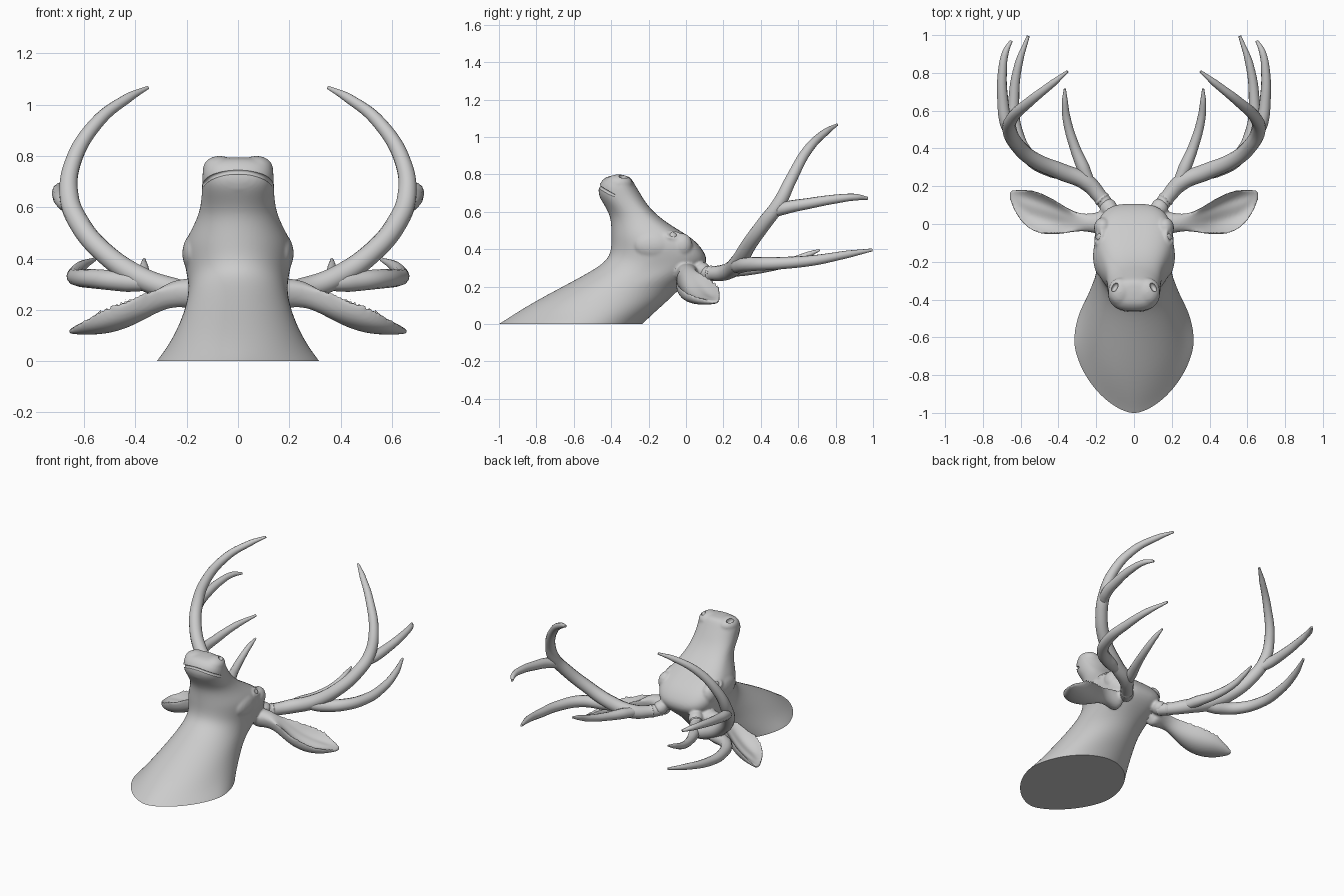
import bpy, bmesh, math
from mathutils import Vector, Matrix

if "Cube" in bpy.data.objects:
    bpy.data.objects.remove(bpy.data.objects["Cube"])


def loft(bm, rings):
    """Skin a list of equal-length point rings and cap both ends."""
    vs = [[bm.verts.new(p) for p in r] for r in rings]
    n = len(vs[0])
    for a, b in zip(vs, vs[1:]):
        for i in range(n):
            j = (i + 1) % n
            bm.faces.new((a[i], a[j], b[j], b[i]))
    bm.faces.new(vs[0][::-1])
    bm.faces.new(vs[-1])


def blob(bm, loc, size, rot=None):
    m = Matrix.Translation(loc) @ (rot or Matrix()) @ Matrix.Diagonal((*size, 1))
    bmesh.ops.create_uvsphere(bm, u_segments=24, v_segments=16, radius=1, matrix=m)


def finish(name, bm):
    bmesh.ops.recalc_face_normals(bm, faces=bm.faces)
    me = bpy.data.meshes.new(name)
    bm.to_mesh(me)
    bm.free()
    ob = bpy.data.objects.new(name, me)
    bpy.context.collection.objects.link(ob)
    return ob


def activate(ob):
    bpy.ops.object.select_all(action='DESELECT')
    ob.select_set(True)
    bpy.context.view_layer.objects.active = ob


def apply_all(ob):
    activate(ob)
    for m in list(ob.modifiers):
        bpy.ops.object.modifier_apply(modifier=m.name)


def tube(name, pts, mirror=1):
    """Tapered smooth tube through (x, y, z, radius) points."""
    cu = bpy.data.curves.new(name, 'CURVE')
    cu.dimensions = '3D'
    cu.bevel_depth = 1
    cu.bevel_resolution = 4
    cu.resolution_u = 8
    cu.use_fill_caps = True
    sp = cu.splines.new('BEZIER')
    sp.bezier_points.add(len(pts) - 1)
    for p, (x, y, z, r) in zip(sp.bezier_points, pts):
        p.co = (x * mirror, y, z)
        p.radius = r
        p.handle_left_type = p.handle_right_type = 'AUTO'
    ob = bpy.data.objects.new(name, cu)
    bpy.context.collection.objects.link(ob)
    activate(ob)
    bpy.ops.object.convert(target='MESH')
    ob = bpy.context.object
    bpy.ops.object.shade_smooth()
    return ob


def spow(v, e):
    return math.copysign(abs(v) ** e, v)


# neck and head: horizontal slices (z, front y, back y, widest y, half width, front power, back power)
slices = [
    (-.04, -1.08, -.27, -.64, .345, 1.6, 1.9), (0, -1.0, -.23, -.63, .32, 1.62, 1.9),
    (.05, -.925, -.18, -.56, .28, 1.8, 2.0), (.12, -.81, -.10, -.47, .24, 2, 2),
    (.20, -.66, -.02, -.36, .207, 2, 2), (.28, -.51, .085, -.22, .19, 2, 2.8),
    (.34, -.42, .12, -.15, .20, 2, 3.3), (.40, -.40, .09, -.14, .214, 2, 3.3),
    (.46, -.40, .035, -.16, .211, 2, 3.1), (.52, -.40, -.07, -.21, .177, 2, 2.8),
    (.58, -.405, -.155, -.26, .15, 2, 2.6), (.64, -.44, -.21, -.31, .142, 2.2, 2.5),
    (.69, -.47, -.24, -.35, .14, 2.4, 2.3), (.74, -.468, -.27, -.36, .14, 2.4, 2.2),
    (.775, -.445, -.29, -.36, .128, 2.3, 2.2), (.795, -.41, -.31, -.36, .09, 2, 2)]
bm = bmesh.new()
rings = []
for z, yf, yb, ym, hw, nf, nb in slices:
    ring = []
    for i in range(32):
        t = math.tau * i / 32
        s, c = math.sin(t), math.cos(t)
        n, ext = (nb, yb - ym) if s > 0 else (nf, ym - yf)
        ring.append((hw * spow(c, 2 / n), ym + ext * spow(s, 2 / n), z))
    rings.append(ring)
loft(bm, rings)
head = finish("neck_and_head", bm)
head.modifiers.new("sub", 'SUBSURF').levels = 2
apply_all(head)

# ears: cupped sections (x, low y, high y, rim z, inner offset, outer depth)
ear = [(.12, -.07, .08, .27, .05, .08), (.20, -.05, .06, .28, .045, .07),
       (.27, -.035, .05, .28, .03, .07), (.34, -.045, .075, .28, -.02, .105),
       (.42, -.06, .13, .257, -.075, .125), (.50, -.055, .172, .227, -.082, .12),
       (.57, -.02, .185, .187, -.055, .085), (.62, .04, .185, .155, -.02, .052),
       (.65, .11, .18, .13, -.002, .024), (.66, .135, .17, .118, .004, .012)]
bm = bmesh.new()
for side in (1, -1):
    rings = []
    for x, y0, y1, z, up, dn in ear:
        ring = []
        for i in range(24):
            t = math.tau * i / 24
            s, c = math.sin(t), math.cos(t)
            cup = 1.5 if up < 0 else 1
            h = up * s ** cup if s > 0 else -dn * abs(s) ** (.65 if up < 0 else 1)
            # low ridge running along the inside of the cup
            if s > 0 and up < -.03:
                h += .022 * math.exp(-((c - .15) / .18) ** 2)
            ring.append((side * x, (y0 + y1) / 2 + (y1 - y0) / 2 * c, z + h))
        rings.append(ring)
    loft(bm, rings)
ears = finish("ears", bm)
ears.modifiers.new("sub", 'SUBSURF').levels = 2
apply_all(ears)

# facial forms: brows, eyelids, nostril swellings, antler pedicles, lower lip
bm = bmesh.new()
eye_rot = Vector((.75, .2, .6)).to_track_quat('Z', 'Y').to_matrix().to_4x4()
for s in (1, -1):
    flip = Matrix.Diagonal((s, 1, 1, 1))
    blob(bm, (s * .165, -.02, .42), (.047, .055, .065))
    blob(bm, (s * .172, -.17, .42), (.045, .11, .075))
    blob(bm, (s * .072, -.36, .75), (.065, .075, .05))
    blob(bm, (s * .135, .085, .285), (.047, .05, .045))
    for k in range(18):
        a = math.tau * k / 18
        p = Vector((.186, -.07, .474)) + eye_rot.to_3x3() @ Vector((.037 * math.cos(a), .021 * math.sin(a), 0))
        blob(bm, flip @ p, (.009, .009, .009))
blob(bm, (0, -.42, .685), (.085, .042, .035))
forms = finish("facial_forms", bm)

# fuse everything fleshy into one skin
activate(head)
ears.select_set(True)
forms.select_set(True)
bpy.ops.object.join()
rm = head.modifiers.new("fuse", 'REMESH')
rm.mode = 'VOXEL'
rm.voxel_size = .008
sm = head.modifiers.new("soften", 'SMOOTH')
sm.factor = .5
sm.iterations = 5
apply_all(head)

# nostril and mouth cuts
bm = bmesh.new()
for s in (1, -1):
    blob(bm, (s * .102, -.335, .788), (.015, .026, .022), Matrix.Rotation(s * .5, 4, 'Z'))
nostrils = finish("nostril_cutter", bm)
mouth = tube("mouth_cutter", [(-.142, -.38, .685, .008), (-.095, -.445, .72, .009), (0, -.468, .738, .010),
                              (.095, -.445, .72, .009), (.142, -.38, .685, .008)])
for cutter in (nostrils, mouth):
    cutter.hide_render = True
    b = head.modifiers.new("cut", 'BOOLEAN')
    b.operation = 'DIFFERENCE'
    b.object = cutter
apply_all(head)
for cutter in (nostrils, mouth):
    bpy.data.objects.remove(cutter)

# flat wall face at z = 0
bm = bmesh.new()
bm.from_mesh(head.data)
cut = bmesh.ops.bisect_plane(bm, geom=bm.verts[:] + bm.edges[:] + bm.faces[:],
                             plane_co=(0, 0, 0), plane_no=(0, 0, 1), clear_inner=True)
bmesh.ops.contextual_create(bm, geom=[e for e in cut['geom_cut'] if isinstance(e, bmesh.types.BMEdge)])
bm.to_mesh(head.data)
bm.free()
activate(head)
bpy.ops.object.shade_smooth_by_angle(angle=math.radians(40))

# eyeballs
for s, side in ((1, "right"), (-1, "left")):
    bm = bmesh.new()
    blob(bm, (s * .17, -.073, .463), (.029, .029, .029))
    activate(finish("eye_" + side, bm))
    bpy.ops.object.shade_smooth()

# antlers: main beam and three tines each side
antler = {
    "antler_beam": [(.13, .08, .275, .040), (.18, .145, .27, .039), (.25, .22, .28, .045), (.38, .275, .325, .045),
                    (.53, .34, .43, .041), (.62, .42, .54, .040), (.658, .495, .64, .038),
                    (.645, .56, .77, .032), (.55, .65, .93, .026), (.43, .745, 1.025, .019), (.352, .808, 1.066, .007)],
    "antler_lower_tine": [(.33, .26, .305, .03), (.43, .285, .31, .040), (.55, .35, .32, .038), (.625, .50, .325, .033),
                          (.635, .68, .34, .028), (.61, .85, .37, .021), (.56, .995, .396, .008)],
    "antler_brow_tine": [(.23, .20, .28, .03), (.27, .30, .29, .034), (.315, .41, .30, .027),
                         (.355, .55, .33, .022), (.366, .65, .37, .016), (.366, .715, .396, .006)],
    "antler_back_tine": [(.635, .45, .59, .028), (.675, .53, .62, .034), (.695, .66, .645, .029),
                         (.697, .80, .668, .024), (.68, .91, .678, .018), (.65, .97, .672, .008)],
    "antler_burr": [(.163, .124, .272, .039), (.169, .131, .271, .043), (.176, .139, .27, .039)]}
for name, pts in antler.items():
    tube(name + "_right", pts, 1)
    tube(name + "_left", pts, -1)
